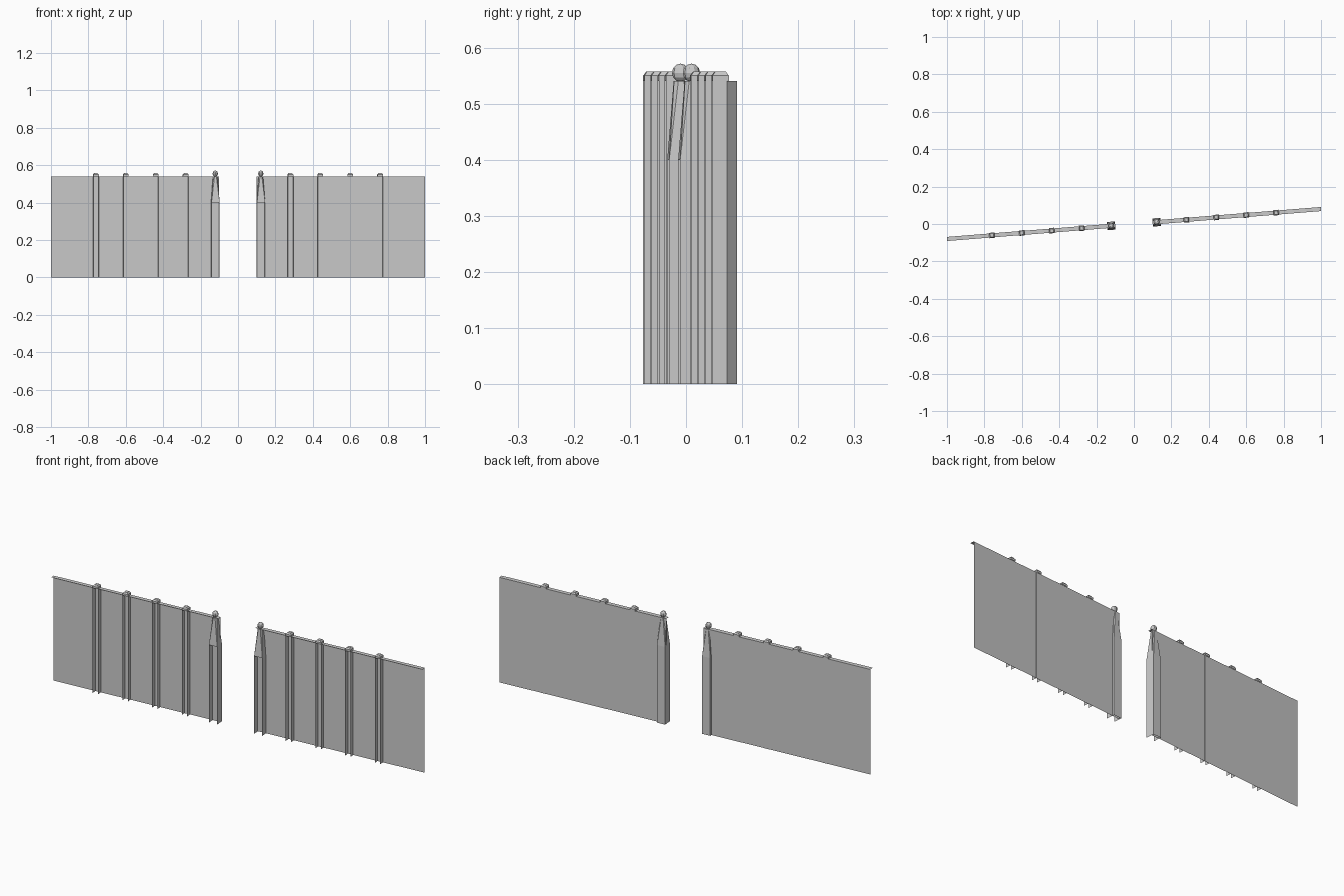
import bpy, bmesh, math
from mathutils import Matrix

if "Cube" in bpy.data.objects:
    bpy.data.objects.remove(bpy.data.objects["Cube"])

ANGLE = math.atan(0.08)
TURN = Matrix.Rotation(ANGLE, 4, 'Z')
H = 0.54


def finish(bm, name):
    bm.transform(TURN)
    me = bpy.data.meshes.new(name)
    bm.to_mesh(me)
    bm.free()
    ob = bpy.data.objects.new(name, me)
    bpy.context.collection.objects.link(ob)
    return ob


def strip(bm, rows, close=False):
    """Skin between successive rows of points."""
    vs = [[bm.verts.new(p) for p in r] for r in rows]
    for a, b in zip(vs, vs[1:]):
        n = len(a)
        for i in range(n if close else n - 1):
            j = (i + 1) % n
            bm.faces.new((a[i], a[j], b[j], b[i]))
    return vs


def ring(cx, hx, hy, z):
    return [(cx - hx, -hy, z), (cx - hx, hy, z), (cx + hx, hy, z), (cx + hx, -hy, z)]


def panel(name, x0, x1):
    # thin sheet with a ledge folded to the front along its top
    bm = bmesh.new()
    strip(bm, [[(x, 0.011, 0), (x, 0.011, H), (x, -0.011, H)] for x in (x0, x1)])
    finish(bm, name)


def post(name, cx):
    # channel open to the front
    bm = bmesh.new()
    w, d = 0.0145, 0.0145
    prof = [(cx - w, -d), (cx - w, 0.0115), (cx + w, 0.0115), (cx + w, -d)]
    strip(bm, [[(x, y, z) for x, y in prof] for z in (0, H)])
    # chamfered cap
    vs = strip(bm, [ring(cx, w, d, H), ring(cx, w, d, 0.55),
                    ring(cx, w - 0.006, d - 0.005, 0.557)], True)
    bm.faces.new(vs[-1])
    finish(bm, name)


def end_post(name, cx):
    # wide channel shaft
    bm = bmesh.new()
    h = 0.022
    strip(bm, [ring(cx, h, h, 0), ring(cx, h, h, 0.40)])
    # tapered head: square base, eight-sided neck with triangular corners
    base = [bm.verts.new(p) for p in ring(cx, h, h, 0.40)]
    k, c = 0.012, 0.005
    neck = [bm.verts.new((cx + x, y, H)) for x, y in
            ((-c, -k), (-k, -c), (-k, c), (-c, k), (c, k), (k, c), (k, -c), (c, -k))]
    for i in range(4):
        j = (i + 1) % 4
        bm.faces.new((neck[2 * i], base[i], neck[2 * i + 1]))
        bm.faces.new((base[i], base[j], neck[2 * j], neck[2 * i + 1]))
    finish(bm, name)
    # ball finial
    bm = bmesh.new()
    bmesh.ops.create_uvsphere(bm, u_segments=10, v_segments=6, radius=0.0155,
                              matrix=Matrix.Translation((cx, 0, 0.555)) @ Matrix.Diagonal((0.95, 1, 1.05, 1)))
    finish(bm, name + "_ball")


for side, s in (("left", -1), ("right", 1)):
    panel(side + "_panel", *sorted((s * 0.10, s * 1.003)))
    for n in range(4):
        post(f"{side}_post_{n + 1}", s * (0.28 + 0.16 * n) / math.cos(ANGLE))
    end_post(side + "_end_post", s * 0.122)
